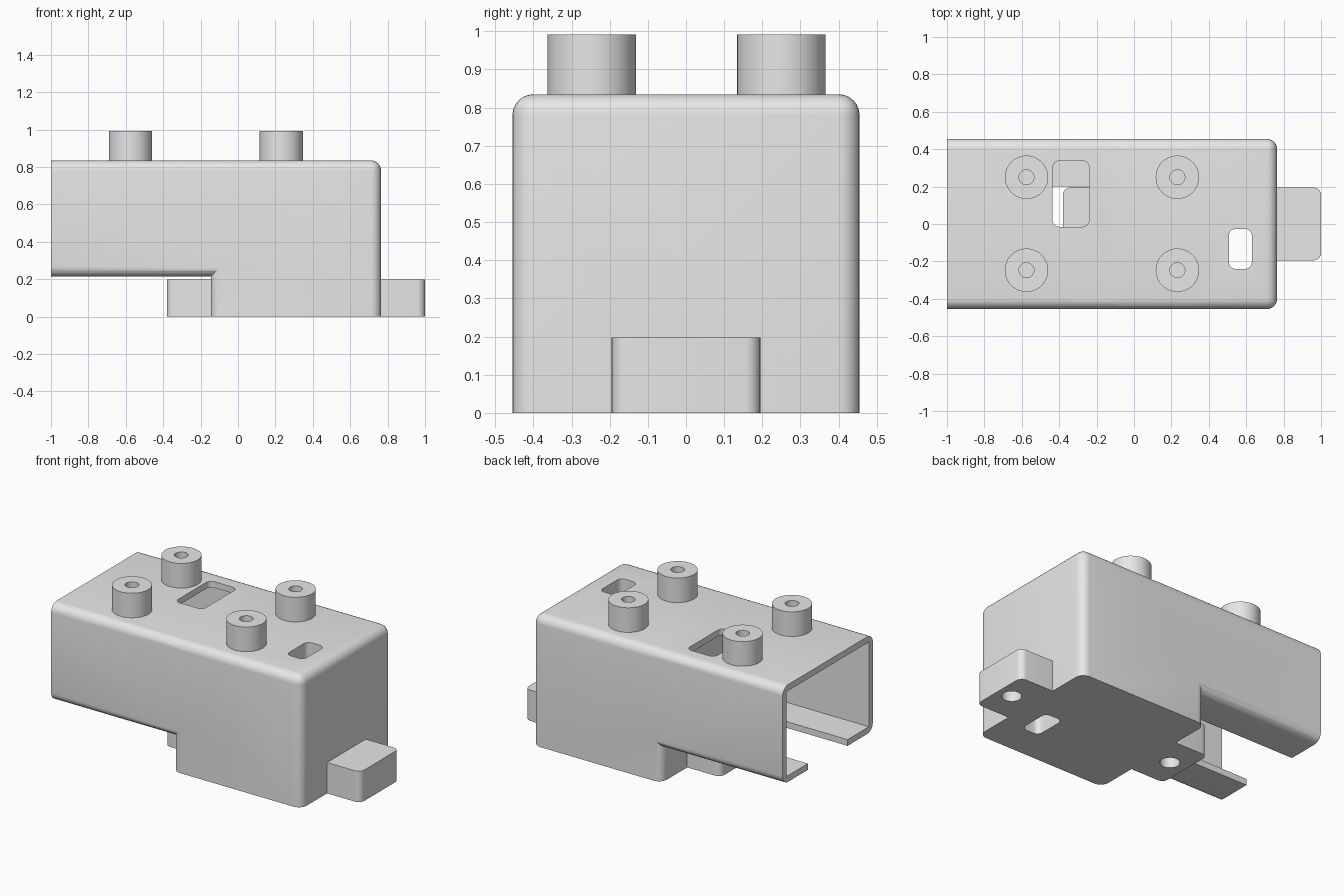
import bpy
import bmesh
from math import radians

cube = bpy.data.objects.get("Cube")
if cube:
    bpy.data.objects.remove(cube, do_unlink=True)

grey = bpy.data.materials.new("plain_grey")
grey.use_nodes = True
grey.diffuse_color = (0.8, 0.8, 0.8, 1)
grey.node_tree.nodes["Principled BSDF"].inputs["Base Color"].default_value = (0.8, 0.8, 0.8, 1)


def make_object(name, bm):
    bmesh.ops.recalc_face_normals(bm, faces=bm.faces)
    mesh = bpy.data.meshes.new(name)
    bm.to_mesh(mesh)
    bm.free()
    mesh.materials.append(grey)
    obj = bpy.data.objects.new(name, mesh)
    bpy.context.collection.objects.link(obj)
    return obj


def box(name, xs, ys, zs, radius=0, rule=None):
    """Box between limits; edges whose direction and middle pass the rule are rounded."""
    bm = bmesh.new()
    bmesh.ops.create_cube(bm, size=1)
    for v in bm.verts:
        v.co = [lim[0] if c < 0 else lim[1] for c, lim in zip(v.co, (xs, ys, zs))]
    if radius:
        chosen = []
        for e in bm.edges:
            a, b = (v.co for v in e.verts)
            d = b - a
            axis = max(range(3), key=lambda i: abs(d[i]))
            if rule(axis, (a + b) / 2):
                chosen.append(e)
        bmesh.ops.bevel(bm, geom=chosen, offset=radius, segments=6,
                        profile=0.5, affect='EDGES')
    return make_object(name, bm)


def cylinder(name, x, y, z0, z1, radius, bore=0):
    """Upright cylinder, with an optional blind bore from the top."""
    bm = bmesh.new()
    bmesh.ops.create_cone(bm, cap_ends=True, segments=48, radius1=radius,
                          radius2=radius, depth=z1 - z0)
    bmesh.ops.translate(bm, verts=bm.verts, vec=(x, y, (z0 + z1) / 2))
    if bore:
        top = max(bm.faces, key=lambda f: f.calc_center_median().z)
        bmesh.ops.inset_region(bm, faces=[top], thickness=radius - bore)
        pit = bmesh.ops.extrude_face_region(bm, geom=[top])["geom"]
        verts = [g for g in pit if isinstance(g, bmesh.types.BMVert)]
        bmesh.ops.translate(bm, verts=verts, vec=(0, 0, z0 - z1 + 0.01))
        if top.is_valid:
            bmesh.ops.delete(bm, geom=[top], context='FACES_ONLY')
    return make_object(name, bm)


def combine(target, other, operation):
    other.hide_render = True
    mod = target.modifiers.new(operation.title(), 'BOOLEAN')
    mod.operation = operation
    mod.solver = 'EXACT'
    mod.object = other
    bpy.context.view_layer.objects.active = target
    bpy.ops.object.modifier_apply(modifier=mod.name)
    bpy.data.objects.remove(other, do_unlink=True)


def upright(axis, mid):
    return axis == 2


# Housing: deep rounded block joined to a raised open-ended sleeve
housing = box("housing", (-0.145, 0.765), (-0.455, 0.455), (0, 0.835), 0.055,
              lambda axis, mid: axis == 2 or mid.z > 0.5)
sleeve = box("sleeve", (-1, 0.3), (-0.455, 0.455), (0.215, 0.835), 0.055,
             lambda axis, mid: axis == 0)
combine(housing, sleeve, 'UNION')

# Hollow sleeve with a slot along its underside
combine(housing, box("cavity", (-1.2, -0.15), (-0.415, 0.415), (0.255, 0.795)), 'DIFFERENCE')
combine(housing, box("slot", (-1.2, -0.15), (-0.2, 0.2), (0.1, 0.4)), 'DIFFERENCE')

# Mounting bar along the base, poking out at both ends
bar = box("mounting_bar", (-0.38, 1), (-0.195, 0.195), (0, 0.197), 0.04, upright)
combine(housing, bar, 'UNION')
for x in (-0.265, 0.905):
    combine(housing, cylinder("screw_hole", x, 0, -0.1, 0.16, 0.057), 'DIFFERENCE')

# Window in the sleeve roof and a passage right through the block
combine(housing, box("window", (-0.435, -0.24), (-0.015, 0.337), (0.5, 1), 0.035, upright),
        'DIFFERENCE')
combine(housing, box("passage", (0.507, 0.63), (-0.24, -0.027), (-0.1, 1), 0.035, upright),
        'DIFFERENCE')

# Four bored bosses on the roof
parts = [housing]
for x, end in ((-0.575, "rear"), (0.232, "front")):
    for y, side in ((-0.247, "right"), (0.25, "left")):
        parts.append(cylinder(f"boss_{end}_{side}", x, y, 0.83, 0.992, 0.116, 0.04))

# Smooth the rounded surfaces, keeping the corners crisp
bpy.ops.object.select_all(action='DESELECT')
for part in parts:
    part.select_set(True)
bpy.context.view_layer.objects.active = housing
bpy.ops.object.shade_smooth_by_angle(angle=radians(30))
